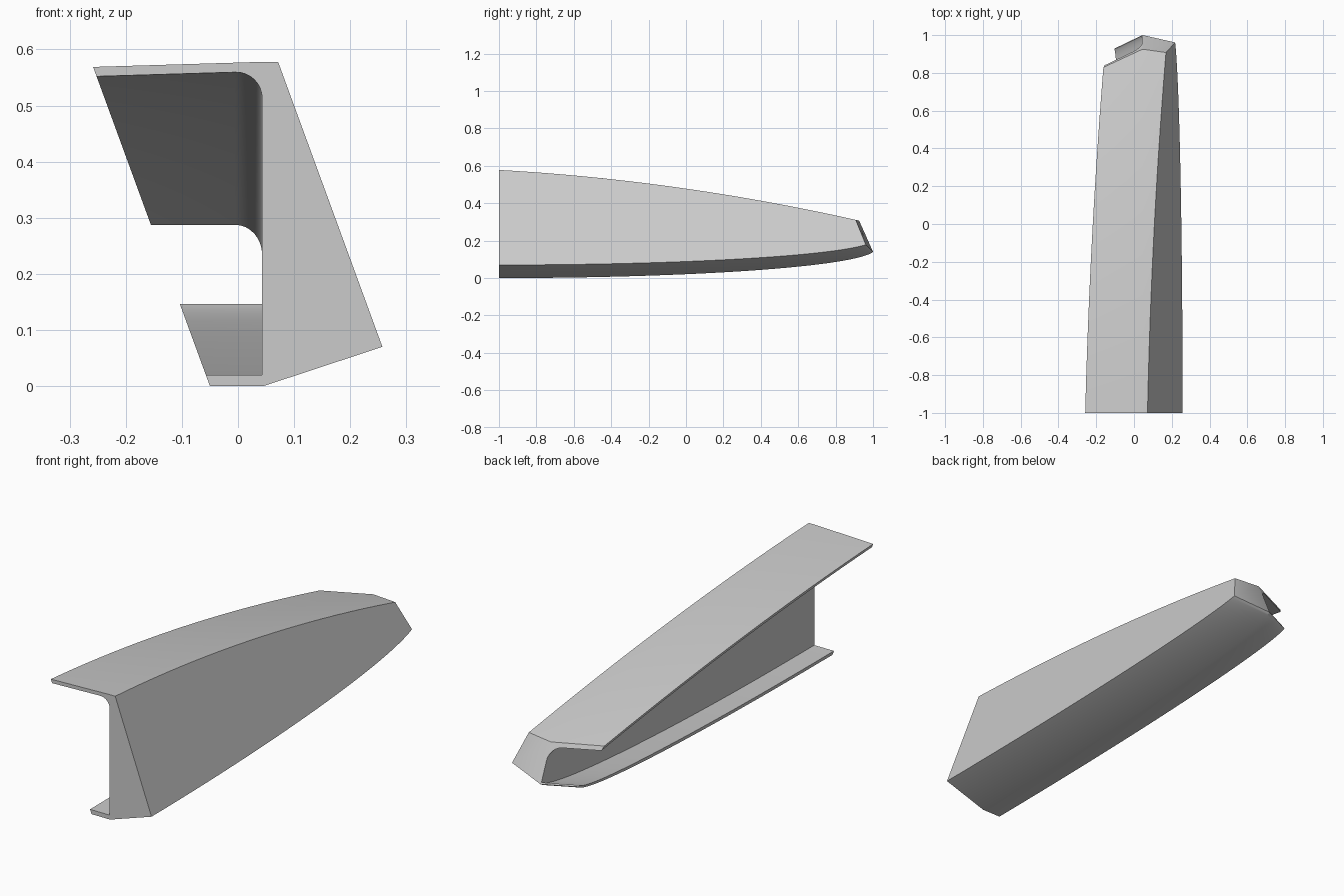
import bpy, bmesh, math

cube = bpy.data.objects.get("Cube")
if cube:
    bpy.data.objects.remove(cube, do_unlink=True)

MID, WEB, LEAN, SWEEP = 0.045, 0.043, 0.366, 0.48
STEPS = 40


def top(u):
    return 0.478 - 0.144 * u - 0.044 * u * u


def bottom(u):
    t = (u + 1) / 2.01
    return 0.155 * (1 - math.sqrt(max(0, 1 - t * t)))


def left_x(z):
    return -0.05 - LEAN * z


def lower_lip(u):
    t = max(0, (u + 1) / 2)
    return bottom(u) + 0.02 - 0.011 * t ** 6


def under(u):
    return top(u) - 0.017


# Each lengthwise line of the beam gives its (x, z) at a swept station u
def on_left(height):
    return lambda u: (left_x(height(u)), height(u))


def at_x(x, height):
    return lambda u: (x, height(u))


def top_right(u):
    return 0.283 - LEAN * top(u), top(u)


def low_corner(u):
    w = (0.238 - LEAN * bottom(u)) / (1 + LEAN * 0.33)
    return MID + w, bottom(u) + 0.33 * w


def fillet(a):
    r = 0.048
    return lambda u: (WEB - r + r * math.cos(a), under(u) - r + r * math.sin(a))


SEG = 8
lines = [at_x(MID, top), top_right, low_corner, at_x(MID, bottom),
         on_left(bottom), on_left(lower_lip), at_x(WEB, lower_lip)]
lines += [fillet(math.pi / 2 * i / SEG) for i in range(SEG + 1)]
lines += [on_left(under), on_left(top)]


def solve(line, y):
    x = 0.0
    for _ in range(20):
        x, z = line(y + SWEEP * max(0, MID - x))
    return x, y, z


def tail_y(x, z):
    # Two sloping tail planes that meet at the middle crease
    if x >= MID:
        return 0.924 - 0.127 * (x - MID) - 0.448 * (z - 0.31)
    return 1 + SWEEP * (x - MID) - 0.43 * (z - 0.14)


def tail_end(line):
    y = 0.9
    for _ in range(40):
        x, _, z = solve(line, y)
        y = 0.5 * (y + tail_y(x, z))
    return y


# Skin the lines into one closed beam
bm = bmesh.new()
cols = []
for line in lines:
    end = tail_end(line)
    cols.append([bm.verts.new(solve(line, -1 + (end + 1) * math.sin(math.pi / 2 * i / STEPS)))
                 for i in range(STEPS + 1)])
for a, b in zip(cols, cols[1:] + cols[:1]):
    for i in range(STEPS):
        bm.faces.new((a[i], a[i + 1], b[i + 1], b[i]))

# Flat front end and two-plane tail
bm.faces.new([c[0] for c in cols])
bm.faces.new([c[-1] for c in cols[:4]])
bm.faces.new([c[-1] for c in cols[3:] + cols[:1]])
bmesh.ops.recalc_face_normals(bm, faces=bm.faces)

mesh = bpy.data.meshes.new("swept_beam")
bm.to_mesh(mesh)
bm.free()
beam = bpy.data.objects.new("swept_beam", mesh)
bpy.context.collection.objects.link(beam)

grey = bpy.data.materials.new("plain_grey")
grey.use_nodes = True
colour = (0.6, 0.6, 0.6, 1)
grey.diffuse_color = colour
grey.node_tree.nodes["Principled BSDF"].inputs["Base Color"].default_value = colour
mesh.materials.append(grey)

bpy.ops.object.select_all(action="DESELECT")
beam.select_set(True)
bpy.context.view_layer.objects.active = beam
bpy.ops.object.shade_smooth_by_angle(angle=math.radians(30))
